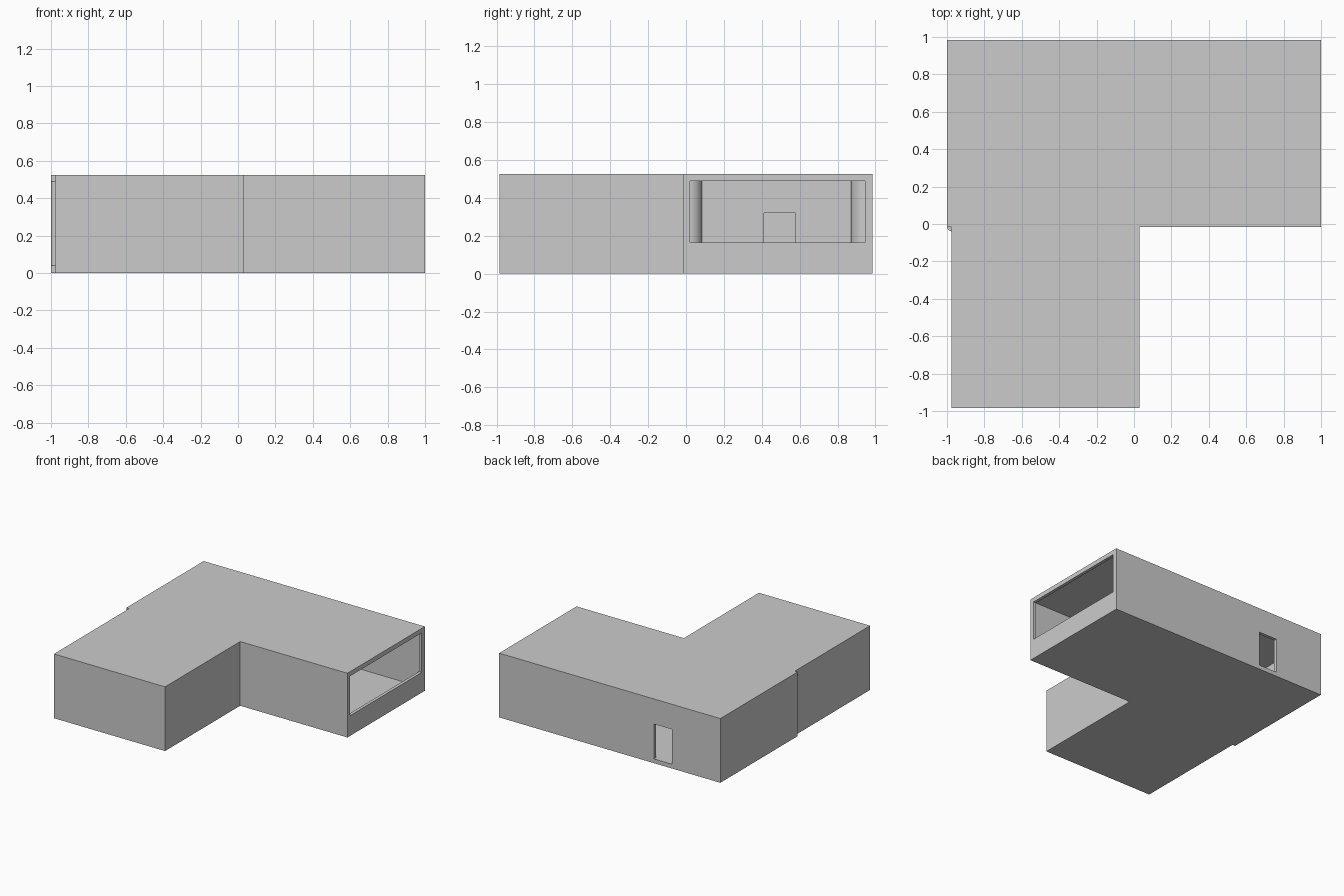
import bpy, bmesh, math

if "Cube" in bpy.data.objects:
    bpy.data.objects.remove(bpy.data.objects["Cube"])


def prism(name, pts, z0, z1):
    """Extrude a flat outline from z0 to z1."""
    bm = bmesh.new()
    face = bm.faces.new([bm.verts.new((x, y, z0)) for x, y in pts])
    up = bmesh.ops.extrude_face_region(bm, geom=[face])["geom"]
    bmesh.ops.translate(bm, vec=(0, 0, z1 - z0),
                        verts=[v for v in up if isinstance(v, bmesh.types.BMVert)])
    bmesh.ops.recalc_face_normals(bm, faces=bm.faces)
    me = bpy.data.meshes.new(name)
    bm.to_mesh(me)
    bm.free()
    ob = bpy.data.objects.new(name, me)
    bpy.context.collection.objects.link(ob)
    return ob


def cut(target, x0, x1, y0, y1, z0, z1):
    """Carve a box out of the target."""
    cutter = prism("cutter", [(x0, y0), (x1, y0), (x1, y1), (x0, y1)], z0, z1)
    cutter.hide_render = True
    mod = target.modifiers.new("cut", 'BOOLEAN')
    mod.operation, mod.solver, mod.object = 'DIFFERENCE', 'EXACT', cutter
    bpy.context.view_layer.objects.active = target
    bpy.ops.object.modifier_apply(modifier=mod.name)
    bpy.data.objects.remove(cutter, do_unlink=True)


def quarter_round(name, cx, cy, r, sx, sy, z0, z1):
    """Convex quarter column filling a corner."""
    arc = [(cx + sx * r * math.cos(a), cy + sy * r * math.sin(a))
           for a in [i * math.pi / 16 for i in range(9)]]
    ob = prism(name, [(cx, cy)] + arc, z0, z1)
    bpy.ops.object.select_all(action='DESELECT')
    ob.select_set(True)
    bpy.context.view_layer.objects.active = ob
    bpy.ops.object.shade_smooth_by_angle(angle=math.radians(30))


TOP, FLOOR, CEIL = 0.525, 0.035, 0.495

# L-shaped building body
shell = prism("building_shell",
              [(-1, .985), (-1, -.015), (-.975, -.015), (-.975, -.985),
               (.03, -.985), (.03, -.015), (1, -.015), (1, .985)], 0, TOP)

# three rooms
cut(shell, .03, .975, .01, .96, FLOOR, CEIL)
cut(shell, -.975, .005, .01, .96, FLOOR, CEIL)
cut(shell, -.95, .005, -.96, -.015, FLOOR, CEIL)

# wide window in the right wall
cut(shell, .95, 1.05, .02, .945, .165, .488)

# doorways: back wall, and between the rooms
cut(shell, -.565, -.4, .9, 1.1, FLOOR, .32)
cut(shell, -.03, .06, .412, .577, FLOOR, .32)
cut(shell, -.565, -.4, -.05, .05, FLOOR, .32)

# rounded corner columns beside the inner doorway
quarter_round("front_corner_column", .028, .018, .067, 1, 1, FLOOR, CEIL)
quarter_round("back_corner_column", .028, .95, .08, 1, -1, FLOOR, CEIL)

# rounded strip in the step of the left wall
quarter_round("left_step_trim", -.975, -.015, .024, -1, -1, 0.04, .49)
